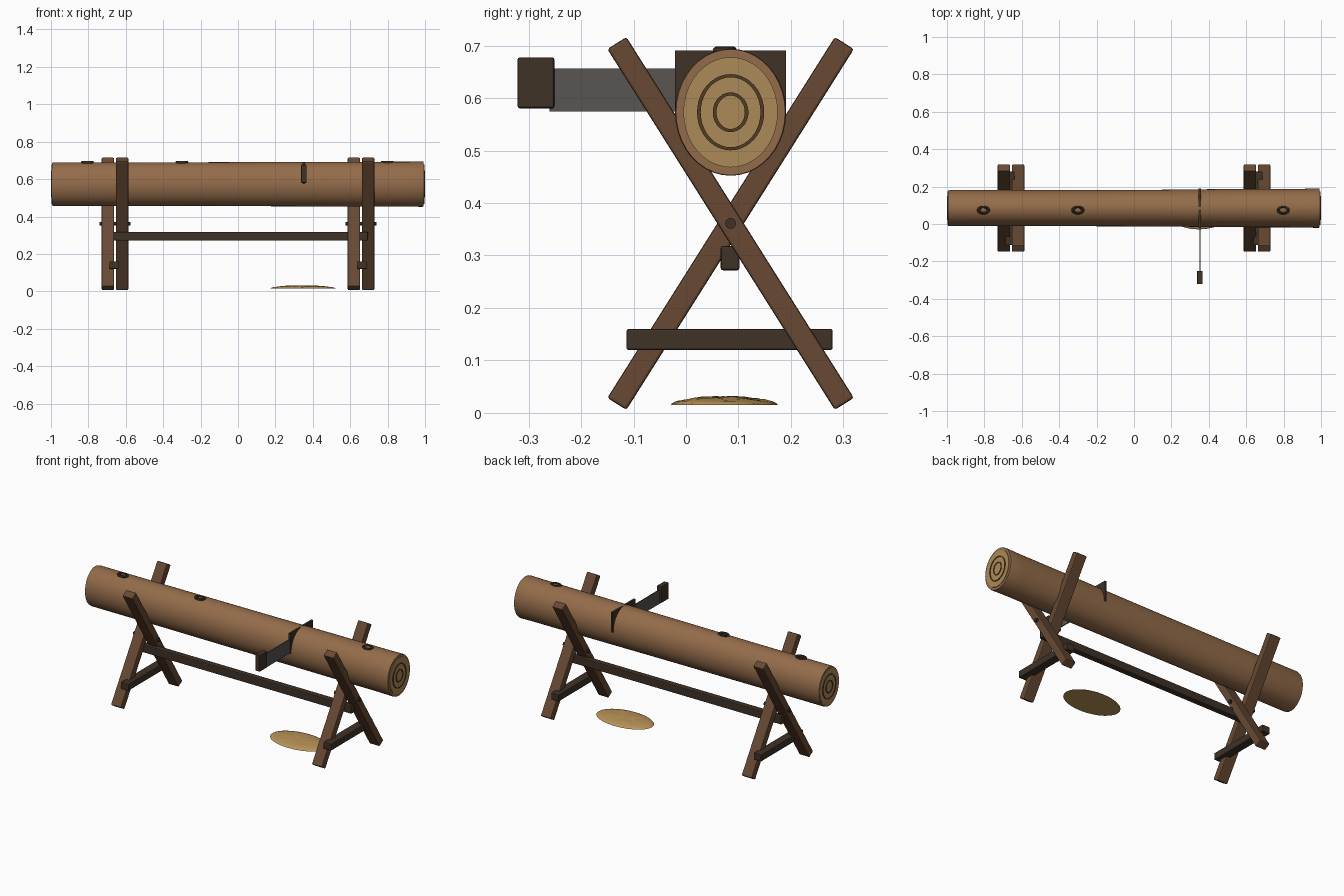
import bpy, bmesh, math, random
from mathutils import Matrix, Vector

if "Cube" in bpy.data.objects:
    bpy.data.objects.remove(bpy.data.objects["Cube"])

random.seed(4)
CY, CZ = 0.085, 0.573          # log axis
CUT_X = 0.352                  # saw cut position


def material(name, rgb):
    lin = [((c / 255 + 0.055) / 1.055) ** 2.4 for c in rgb]
    m = bpy.data.materials.new(name)
    m.diffuse_color = (*lin, 1)
    m.use_nodes = True
    m.node_tree.nodes["Principled BSDF"].inputs["Base Color"].default_value = m.diffuse_color
    return m


BARK = material("bark brown", (148, 108, 74))
LEG = material("leg brown", (103, 73, 51))
DARK = material("dark wood", (62, 50, 38))
END = material("cut wood tan", (172, 138, 88))
RING = material("growth ring brown", (82, 60, 38))
STEEL = material("blade grey", (88, 85, 81))
DUST = material("sawdust tan", (186, 148, 88))


def finish(bm, name, mat, smooth=False):
    bmesh.ops.recalc_face_normals(bm, faces=bm.faces)
    me = bpy.data.meshes.new(name)
    bm.to_mesh(me)
    bm.free()
    me.materials.append(mat)
    ob = bpy.data.objects.new(name, me)
    bpy.context.collection.objects.link(ob)
    if smooth:
        bpy.ops.object.select_all(action='DESELECT')
        ob.select_set(True)
        bpy.context.view_layer.objects.active = ob
        bpy.ops.object.shade_smooth_by_angle(angle=math.radians(35))
    return ob


def box(name, loc, size, mat, bevel=0.005, rot_x=0.0):
    bm = bmesh.new()
    bmesh.ops.create_cube(bm, size=1, matrix=Matrix.Diagonal((*size, 1)))
    if bevel:
        bmesh.ops.bevel(bm, geom=bm.edges[:], offset=bevel, segments=2,
                        profile=0.5, affect='EDGES')
    bm.transform(Matrix.Translation(loc) @ Matrix.Rotation(rot_x, 4, 'X'))
    return finish(bm, name, mat)


def lathe_x(name, profile, mat, sides=40, cy=CY, cz=CZ, closed=False):
    """Sweep (x, y radius, z radius) sections around the x direction."""
    bm = bmesh.new()
    rows = [[bm.verts.new((x, cy + ry * math.cos(2 * math.pi * i / sides),
                           cz + rz * math.sin(2 * math.pi * i / sides)))
             for i in range(sides)] for x, ry, rz in profile]
    pairs = list(zip(rows, rows[1:]))
    if closed:
        pairs.append((rows[-1], rows[0]))
    for a, b in pairs:
        for i in range(sides):
            j = (i + 1) % sides
            bm.faces.new((a[i], a[j], b[j], b[i]))
    if not closed:
        bm.faces.new(rows[0])
        bm.faces.new(rows[-1])
    return finish(bm, name, mat, True)


# Log with a slightly uneven bark surface
lathe_x("log", [(-0.995, 0.094, 0.114), (-0.985, 0.096, 0.116),
                (-0.56, 0.096, 0.116), (0.14, 0.098, 0.118),
                (0.50, 0.102, 0.119), (0.90, 0.103, 0.120),
                (0.985, 0.106, 0.121), (0.993, 0.104, 0.120)], BARK)

# Cut ends with two growth rings each
for side, s in (("left", -1), ("right", 1)):
    lathe_x(side + "_cut_face", [(s * 0.985, 0.090, 0.105),
                                 (s * 0.997, 0.090, 0.105)], END)
    for n, r in ((1, 0.030), (2, 0.060)):
        ri, zi = r + 0.004, r * 1.16 + 0.003
        lathe_x(f"{side}_growth_ring_{n}",
                [(s * 0.995, r - 0.003, zi - 0.006), (s * 1.0, r - 0.003, zi - 0.006),
                 (s * 1.0, ri, zi), (s * 0.995, ri, zi)], RING, closed=True)

# Oval knots on top of the log
for n, x in enumerate((-0.805, -0.30, 0.798)):
    bm = bmesh.new()
    rows = []
    for i in range(20):
        a = 2 * math.pi * i / 20
        row = []
        for k in range(8):
            b = 2 * math.pi * k / 8
            r = 0.026 + 0.009 * math.cos(b)
            row.append(bm.verts.new((x + r * math.cos(a),
                                     0.074 + 0.66 * r * math.sin(a),
                                     0.690 + 0.008 * math.sin(b))))
        rows.append(row)
    for i in range(20):
        a, b = rows[i], rows[(i + 1) % 20]
        for k in range(8):
            m = (k + 1) % 8
            bm.faces.new((a[k], a[m], b[m], b[k]))
    finish(bm, f"knot_{n + 1}", DARK, True)

# Two X-shaped trestles
tilt = math.atan2(0.435, 0.69)
for side, s in (("left", -1), ("right", 1)):
    xc = s * 0.6575
    for name, dx, t in (("rear_leaning_leg", -0.038, -tilt),
                        ("front_leaning_leg", 0.038, tilt)):
        box(f"{side}_{name}", (xc + dx, CY, 0.361), (0.066, 0.043, 0.813),
            LEG, 0.005, t)
    box(f"{side}_brace", (s * 0.663, 0.083, 0.14), (0.05, 0.393, 0.04), DARK, 0.004)
    lathe_x(f"{side}_pivot_pin", [(xc - 0.083, 0.0105, 0.0105),
                                  (xc + 0.083, 0.0105, 0.0105)],
            DARK, sides=10, cz=0.361)

# Long beam joining the trestles
box("stretcher_beam", (0, 0.084, 0.295), (1.39, 0.036, 0.047), DARK, 0.005)

# Saw stuck in the log: dark kerf, blade and handle
box("saw_kerf", (CUT_X, CY, 0.632), (0.012, 0.212, 0.118), DARK, 0)
box("saw_blade", (CUT_X, -0.09, 0.615), (0.006, 0.34, 0.082), STEEL, 0)
box("saw_handle", (CUT_X, -0.286, 0.629), (0.03, 0.07, 0.097), DARK, 0.004)

# Sawdust heap below the cut
bm = bmesh.new()
bmesh.ops.create_uvsphere(bm, u_segments=28, v_segments=14, radius=1)
bmesh.ops.bisect_plane(bm, geom=bm.verts[:] + bm.edges[:] + bm.faces[:],
                       plane_co=(0, 0, 0), plane_no=(0, 0, 1), clear_inner=True)
bmesh.ops.holes_fill(bm, edges=[e for e in bm.edges if e.is_boundary])
for v in bm.verts:
    h = v.co.z * (0.016 + random.uniform(-0.0015, 0.002))
    v.co = Vector((0.347 + v.co.x * 0.175, 0.073 + v.co.y * 0.102, 0.015 + h))
finish(bm, "sawdust_heap", DUST, True)
